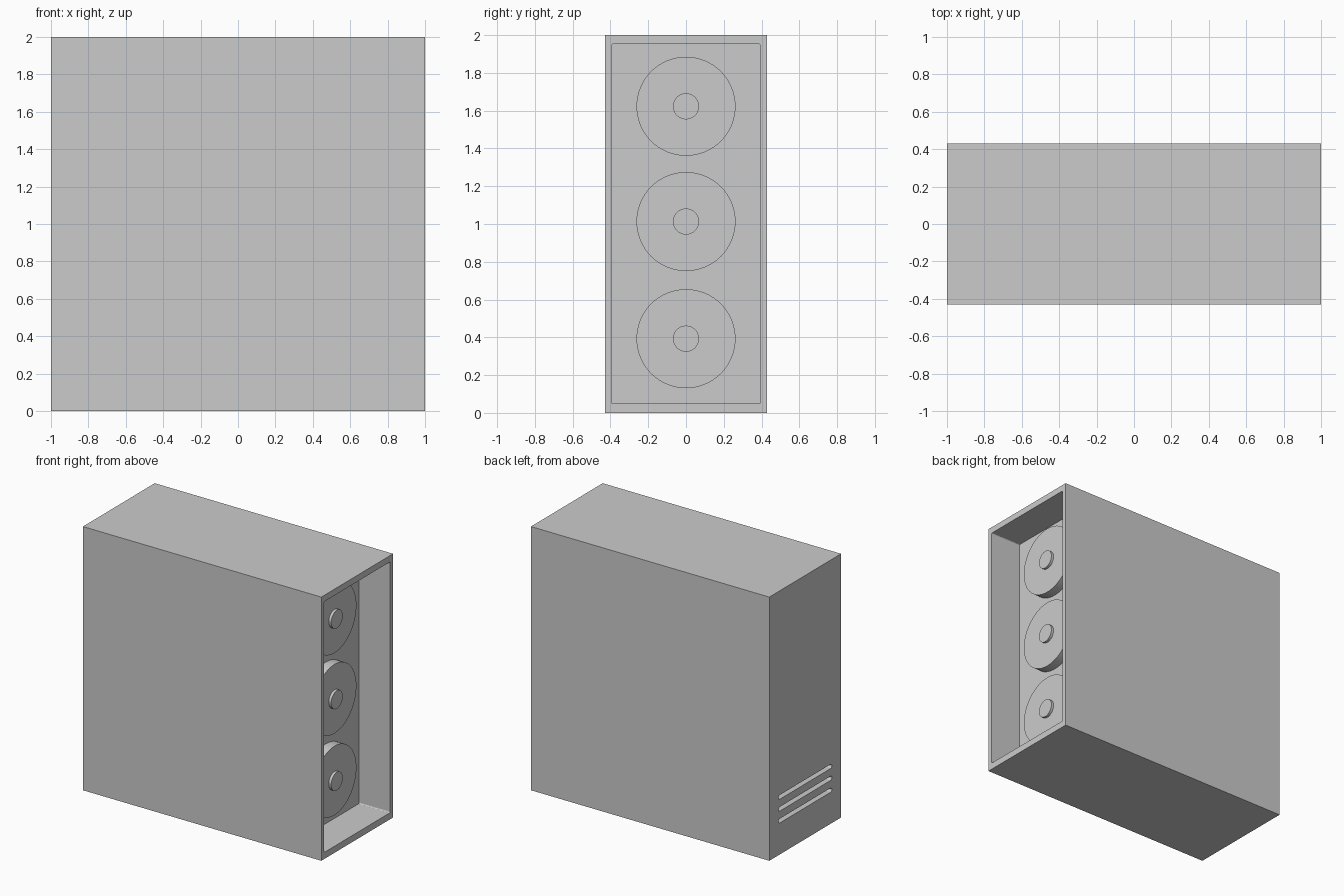
import bpy, bmesh, math
from mathutils import Vector

if "Cube" in bpy.data.objects:
    bpy.data.objects.remove(bpy.data.objects["Cube"])


def prism(name, outline, x0, x1):
    """Extrude a closed (y, z) outline along x."""
    bm = bmesh.new()
    face = bm.faces.new([bm.verts.new((x0, y, z)) for y, z in outline])
    ext = bmesh.ops.extrude_face_region(bm, geom=[face])
    moved = [v for v in ext["geom"] if isinstance(v, bmesh.types.BMVert)]
    bmesh.ops.translate(bm, verts=moved, vec=Vector((x1 - x0, 0, 0)))
    bmesh.ops.recalc_face_normals(bm, faces=bm.faces)
    mesh = bpy.data.meshes.new(name)
    bm.to_mesh(mesh)
    bm.free()
    ob = bpy.data.objects.new(name, mesh)
    bpy.context.collection.objects.link(ob)
    return ob


def rounded_rect(half_y, z0, z1, r, steps):
    """Rectangle outline with rounded corners, centred on y = 0."""
    pts = []
    corners = ((half_y - r, z1 - r), (r - half_y, z1 - r),
               (r - half_y, z0 + r), (half_y - r, z0 + r))
    for i, (cy, cz) in enumerate(corners):
        for s in range(steps + 1):
            a = math.pi / 2 * (i + s / steps)
            pts.append((cy + r * math.cos(a), cz + r * math.sin(a)))
    return pts


def cut(target, cutter):
    mod = target.modifiers.new(cutter.name, 'BOOLEAN')
    mod.operation = 'DIFFERENCE'
    mod.solver = 'EXACT'
    mod.object = cutter
    cutter.hide_render = True
    cutter.hide_set(True)
    cutter.display_type = 'WIRE'


def disc(name, radius, x0, x1, z):
    bpy.ops.mesh.primitive_cylinder_add(
        vertices=64, radius=radius, depth=x1 - x0,
        location=((x0 + x1) / 2, 0, z), rotation=(0, math.pi / 2, 0))
    ob = bpy.context.object
    ob.name = name
    bpy.ops.object.shade_smooth_by_angle(angle=math.radians(30))


WALL = 0.74   # x of the recessed panel

# Case body
case = prism("case", [(-.43, 0), (.43, 0), (.43, 2), (-.43, 2)], -1, 1)

# Open recess on the right end
cut(case, prism("recess_cutter", rounded_rect(.395, .05, 1.952, .008, 3), WALL, 1.1))

# Three vent slots low on the left end
for i, z in enumerate((.255, .345, .435)):
    cut(case, prism(f"vent_cutter_{i + 1}",
                    rounded_rect(.32, z - .016, z + .016, .0155, 4), -1.1, -.94))

# Three fans, each a raised disc with a small hub
for i, z in enumerate((.393, 1.013, 1.623)):
    disc(f"fan_disc_{i + 1}", .262, WALL - .01, .81, z)
    disc(f"fan_hub_{i + 1}", .069, .80, .83, z)
